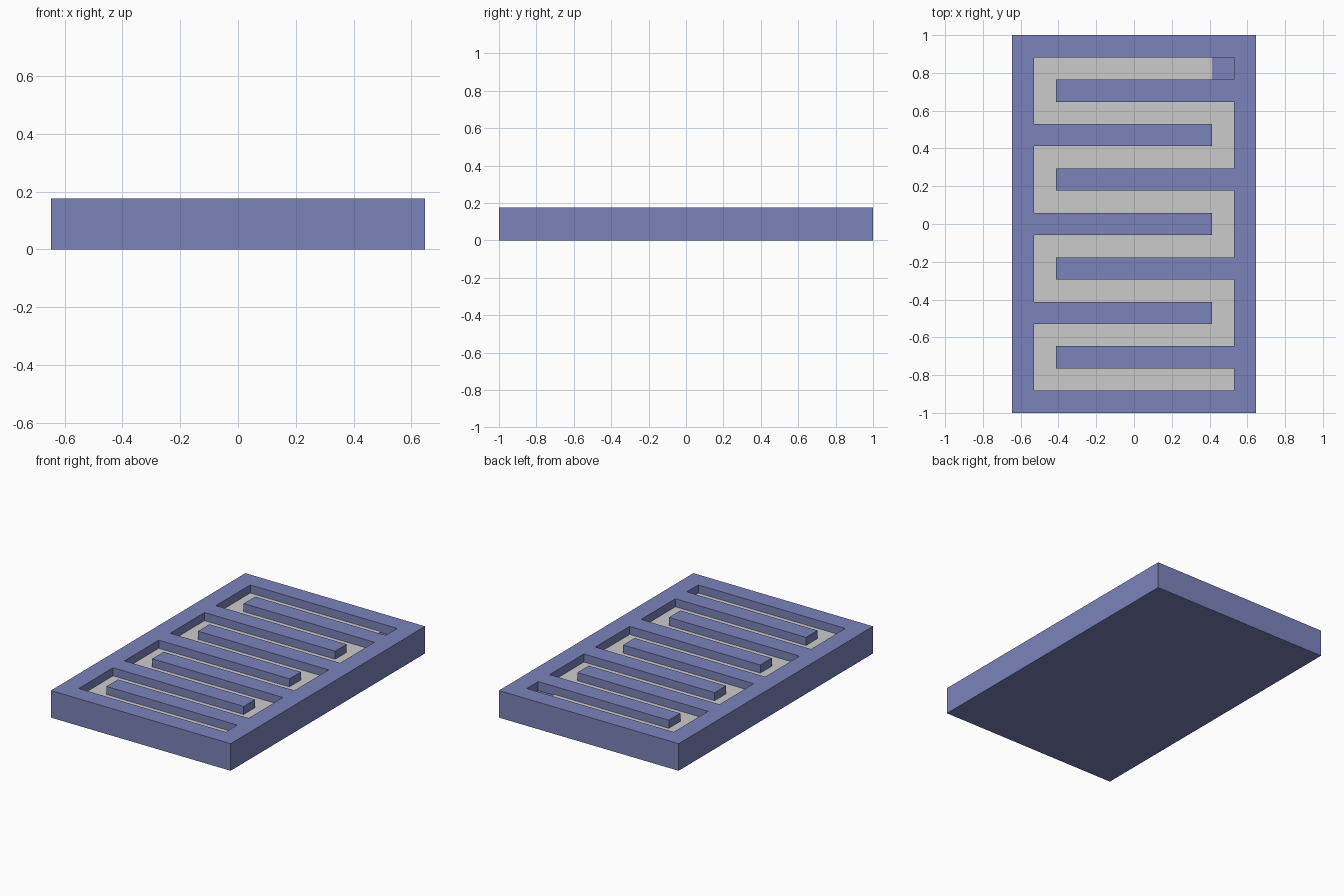
import bpy
import bmesh

if "Cube" in bpy.data.objects:
    bpy.data.objects.remove(bpy.data.objects["Cube"])

U = 2 / 17            # one grid cell: the plate is 11 x 17 cells
TOP = 1.5 * U         # top of the walls
FLOOR = U             # floor of the channel
PATH_TOP = FLOOR + 0.006


def prism(name, outline, z0, z1):
    """Extrude a counter-clockwise outline (in cells) from z0 to z1."""
    bm = bmesh.new()
    face = bm.faces.new([bm.verts.new((x * U, y * U, z0)) for x, y in outline])
    ext = bmesh.ops.extrude_face_region(bm, geom=[face])
    for v in ext["geom"]:
        if isinstance(v, bmesh.types.BMVert):
            v.co.z = z1
    bmesh.ops.recalc_face_normals(bm, faces=bm.faces)
    mesh = bpy.data.meshes.new(name)
    bm.to_mesh(mesh)
    bm.free()
    obj = bpy.data.objects.new(name, mesh)
    bpy.context.collection.objects.link(obj)
    return obj


def serpentine(end_x):
    """Winding outline; end_x is where the back run stops on the right."""
    pts = [(end_x, 7.5), (-4.5, 7.5)]
    for i in (1, 3, 5):           # fingers growing from the left wall
        y = 6.5 - 2 * i
        pts += [(-4.5, y), (3.5, y), (3.5, y - 1), (-4.5, y - 1)]
    pts += [(-4.5, -7.5), (4.5, -7.5)]
    for i in (6, 4, 2, 0):        # fingers growing from the right wall
        y = 6.5 - 2 * i
        pts += [(4.5, y - 1), (-3.5, y - 1), (-3.5, y),
                (4.5 if i else end_x, y)]
    return pts


# Blue plate with the channel cut into its top
plate = prism("maze_plate", [(-5.5, -8.5), (5.5, -8.5), (5.5, 8.5), (-5.5, 8.5)], 0, TOP)
blue = bpy.data.materials.new("blue")
blue.diffuse_color = (0.2, 0.23, 0.5, 1)
blue.use_nodes = True
blue.node_tree.nodes["Principled BSDF"].inputs["Base Color"].default_value = blue.diffuse_color
plate.data.materials.append(blue)

cutter = prism("channel_cutter", serpentine(4.5), FLOOR, TOP + 0.1)
cutter.hide_render = True
cut = plate.modifiers.new("channel", "BOOLEAN")
cut.operation = "DIFFERENCE"
cut.solver = "EXACT"
cut.object = cutter
bpy.context.view_layer.objects.active = plate
bpy.ops.object.modifier_apply(modifier=cut.name)
bpy.data.objects.remove(cutter)

# Grey path lying in the channel, leaving the last cell bare
prism("channel_path", serpentine(3.5), FLOOR, PATH_TOP)
